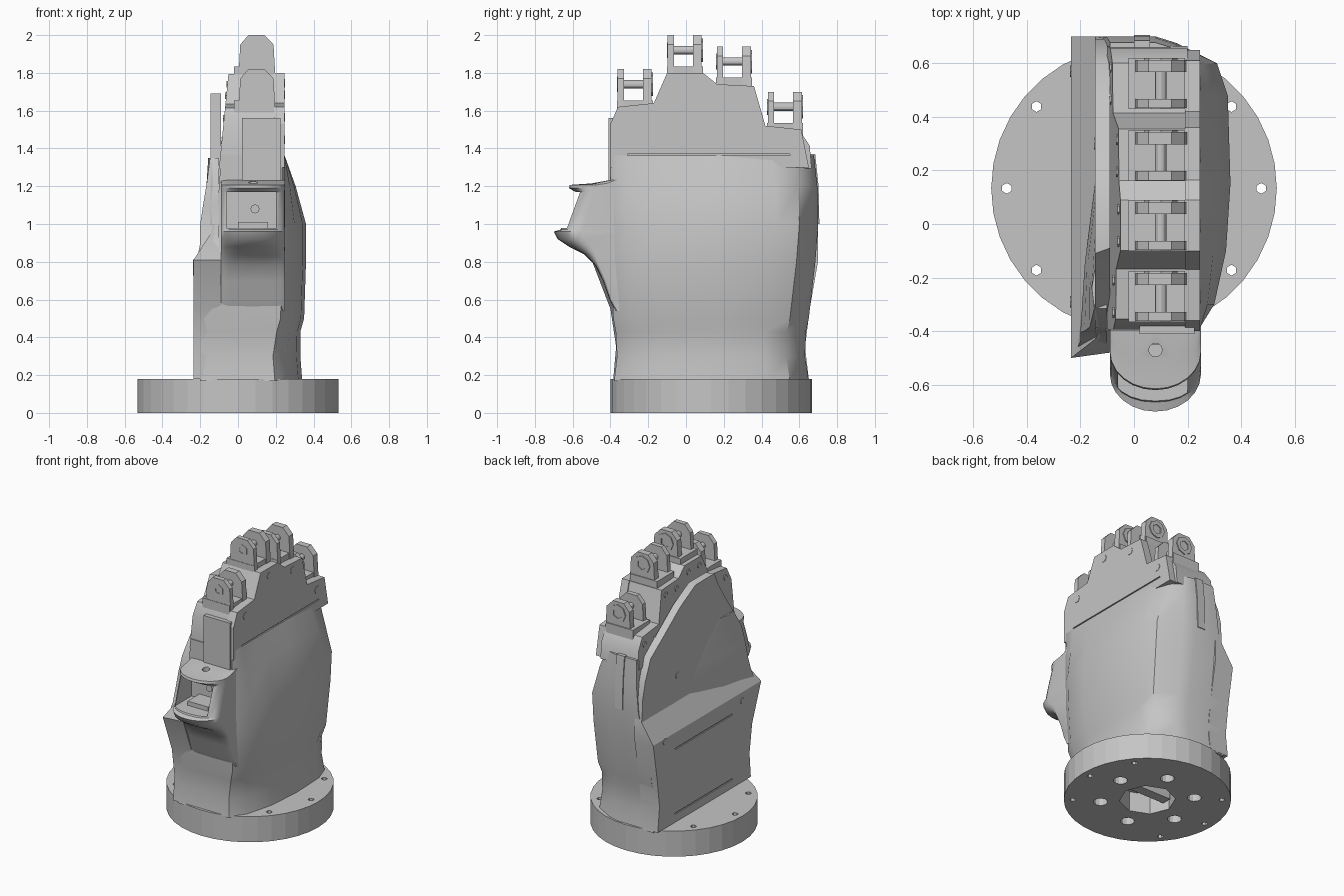
import bpy, bmesh, math
from mathutils import Matrix, Vector

cube = bpy.data.objects.get("Cube")
if cube:
    bpy.data.objects.remove(cube)

mat = bpy.data.materials.new("light_grey_plastic")
mat.use_nodes = True
GREY = (0.56, 0.56, 0.56, 1)
mat.diffuse_color = GREY
mat.node_tree.nodes["Principled BSDF"].inputs["Base Color"].default_value = GREY


def shade(ob, angle):
    bpy.ops.object.select_all(action='DESELECT')
    ob.select_set(True)
    bpy.context.view_layer.objects.active = ob
    bpy.ops.object.shade_smooth_by_angle(angle=math.radians(angle))


def finish(name, bm, angle=30):
    bmesh.ops.recalc_face_normals(bm, faces=bm.faces)
    me = bpy.data.meshes.new(name)
    bm.to_mesh(me)
    bm.free()
    me.materials.append(mat)
    ob = bpy.data.objects.new(name, me)
    bpy.context.collection.objects.link(ob)
    shade(ob, angle)
    return ob


def loft(name, rings, angle=30):
    """Skin a stack of equal-length closed rings and cap both ends."""
    bm = bmesh.new()
    rows = [[bm.verts.new(p) for p in ring] for ring in rings]
    n = len(rows[0])
    for a, b in zip(rows, rows[1:]):
        for i in range(n):
            j = (i + 1) % n
            bm.faces.new((a[i], a[j], b[j], b[i]))
    bm.faces.new(rows[0])
    bm.faces.new(rows[-1])
    return finish(name, bm, angle)


def prism_x(name, outline, x0, x1):
    return loft(name, [[(x, y, z) for y, z in outline] for x in (x0, x1)])


def prism_y(name, outline, y0, y1):
    return loft(name, [[(x, y, z) for x, z in outline] for y in (y0, y1)])


def box(name, x0, x1, y0, y1, z0, z1):
    return prism_x(name, [(y0, z0), (y1, z0), (y1, z1), (y0, z1)], x0, x1)


def rod(name, centre, radius, length, axis='Z', sides=6):
    bm = bmesh.new()
    bmesh.ops.create_cone(bm, cap_ends=True, segments=sides, radius1=radius,
                          radius2=radius, depth=length)
    turn = {'X': Matrix.Rotation(math.pi / 2, 4, 'Y'),
            'Y': Matrix.Rotation(math.pi / 2, 4, 'X'), 'Z': Matrix()}[axis]
    bm.transform(Matrix.Translation(Vector(centre)) @ turn)
    return finish(name, bm)


def cut(target, cutters, angle=20):
    for c in cutters:
        bpy.context.view_layer.objects.active = target
        m = target.modifiers.new("cut", 'BOOLEAN')
        m.operation, m.solver, m.object = 'DIFFERENCE', 'EXACT', c
        bpy.ops.object.modifier_apply(modifier=m.name)
        bpy.data.objects.remove(c)
    shade(target, angle)


# Round wrist flange with screw holes and a recess underneath
CY = 0.133
flange = rod("wrist_flange", (0, CY, 0.09), 0.533, 0.18, sides=36)
holes = []
for deg in (0, 40, 140, 180, 220, 320):
    a = math.radians(deg)
    holes.append(rod("cutter", (0.475 * math.cos(a), CY + 0.475 * math.sin(a), 0.1), 0.02, 0.4))
for k in range(6):
    a = math.radians(60 * k + 15)
    holes.append(rod("cutter", (0.3 * math.cos(a), CY + 0.3 * math.sin(a), 0), 0.045, 0.2, sides=12))
holes.append(rod("cutter", (0, CY, 0), 0.18, 0.28, sides=8))
cut(flange, holes)
flange.data.shade_flat()
box("recess_bar", -0.16, 0.16, CY - 0.035, CY + 0.035, 0.05, 0.16)

# Main hand shell: z, front y, back y, corner x, widest x, inner x
LEVELS = [(0.17, -0.38, 0.65, 0.21, 0.34, -0.2), (0.3, -0.365, 0.63, 0.2, 0.33, -0.2),
          (0.43, -0.372, 0.635, 0.22, 0.33, -0.2), (0.5, -0.385, 0.65, 0.24, 0.35, -0.19),
          (0.8, -0.395, 0.685, 0.25, 0.36, -0.18), (1.0, -0.4, 0.7, 0.25, 0.36, -0.12),
          (1.2, -0.4, 0.695, 0.25, 0.305, -0.1), (1.362, -0.4, 0.677, 0.246, 0.247, -0.09)]


def shell_ring(z, y0, y1, xf, xm, xb):
    bulge = xm - xf
    pts = [(xb, y0), (xf - 0.015, y0), (xf, y0 + 0.02), (xf + 0.45 * bulge, y0 + 0.1),
           (xf + 0.85 * bulge, y0 + 0.3), (xm, y0 + 0.55), (xm - 0.01, y1 - 0.22),
           (xm - 0.05, y1 - 0.1), (0.16, y1 - 0.025), (0.08, y1), (xb, y1)]
    return [(x, y, z) for x, y in pts]


loft("hand_shell", [shell_ring(*lv) for lv in LEVELS], 40)

# Stepped knuckle block, leaning inward, and its outer cover
STEPS = [(-0.4, 1.3), (-0.4, 1.53), (-0.36, 1.62), (-0.17, 1.64), (-0.1, 1.8), (0.09, 1.8),
         (0.165, 1.74), (0.36, 1.73), (0.42, 1.52), (0.61, 1.5), (0.665, 1.42), (0.675, 1.3)]


def inner_x(z):
    return -0.1 + 0.1 * (z - 1.3)


block = [(y * 0.985, z - 0.005) for y, z in STEPS]
loft("knuckle_block", [[(inner_x(z), y, z) for y, z in block], [(0.2, y, z) for y, z in block]])
cover = prism_x("knuckle_cover", [(min(y, 0.61 + (1.5 - z) * 0.2), z) for y, z in STEPS], 0.19, 0.246)
cut(cover, [box("cutter", 0.238, 0.3, -0.31, 0.55, 1.363, 1.371)])


# Lower palm panel with grooves and a sloping shoulder
def plate_ring(z, y0, y1, xo, xi=-0.09):
    return [(xo, y0, z), (xi, y0 + 0.02, z), (xi, y1, z), (xo, y1, z)]


panel = loft("palm_panel", [plate_ring(*r) for r in (
    (0.18, -0.385, 0.65, -0.235), (0.35, -0.37, 0.63, -0.235), (0.55, -0.4, 0.655, -0.235),
    (0.81, -0.5, 0.7, -0.235), (0.95, -0.43, 0.7, -0.145), (1.0, -0.41, 0.69, -0.135))])
cut(panel, [box("cutter", -0.3, -0.228, -0.18, 0.46, z, z + 0.01) for z in (0.235, 0.69)])

# Upper palm plate narrowing to a peak
loft("palm_plate", [plate_ring(*r) for r in (
    (0.85, -0.42, 0.7, -0.145), (1.1, -0.4, 0.69, -0.145),
    (1.22, -0.39, 0.66, -0.145), (1.36, -0.31, 0.6, -0.145), (1.46, -0.24, 0.46, -0.145),
    (1.6, -0.15, 0.27, -0.145), (1.69, -0.11, 0.1, -0.145))], 40)


# Swelling at the thumb side of the palm
def bulge_ring(z, y0, y1, xo):
    ym = y0 + 0.45 * (y1 - y0)
    return [(xo, y0, z), (-0.1, y0, z), (-0.1, y1, z), (-0.143, y1, z), ((xo - 0.143) / 2 - 0.012, ym, z)]


loft("palm_bulge", [bulge_ring(*r) for r in (
    (0.82, -0.47, 0.2, -0.215), (0.9, -0.44, 0.19, -0.2), (1.0, -0.405, 0.17, -0.2),
    (1.1, -0.4, 0.11, -0.185), (1.22, -0.385, 0, -0.165), (1.35, -0.315, -0.15, -0.148))], 45)
for y, z, x in ((-0.29, 0.75, -0.235), (0.57, 0.79, -0.235), (0.3, 1.13, -0.145)):
    rod("palm_screw", (x, y, z), 0.022, 0.008, 'X', 8)

# Side cover strips at the front and back edges
box("front_strip", 0.02, 0.225, -0.41, -0.38, 1.22, 1.56)
prism_x("back_strip", [(0.6, 1.0), (0.706, 1.0), (0.702, 1.2), (0.684, 1.37), (0.6, 1.37)], 0.0, 0.06)

# Finger mounts: forked lugs, pin, collar and bolts
for name, yc, zb in (("index", -0.27, 1.62), ("middle", -0.005, 1.8),
                     ("ring", 0.255, 1.74), ("little", 0.525, 1.5)):
    lug = [(0.0, zb - 0.06), (0.012, zb + 0.15), (0.055, zb + 0.2), (0.14, zb + 0.2),
           (0.188, zb + 0.15), (0.2, zb - 0.06)]
    zp = zb + 0.12
    for side, a, b in (("front", -0.092, -0.058), ("rear", 0.042, 0.088)):
        prism_y(name + "_lug_" + side, lug, yc + a, yc + b)
    box(name + "_foot", -0.02, 0.19, yc - 0.095, yc + 0.095, zb - 0.06, zb + 0.035)
    rod(name + "_pin", (0.1, yc, zp), 0.022, 0.14, 'Y', 12)
    collar = rod(name + "_collar", (0.1, yc + 0.085, zp), 0.062, 0.02, 'Y', 8)
    cut(collar, [rod("cutter", (0.1, yc + 0.1, zp), 0.035, 0.03, 'Y')])
    bolt = rod(name + "_bolt", (0.1, yc - 0.088, zp), 0.042, 0.014, 'Y')
    cut(bolt, [rod("cutter", (0.1, yc - 0.1, zp), 0.02, 0.03, 'Y', 12)])
    rod(name + "_cover_screw", (0.244, yc, zb - 0.055), 0.026, 0.01, 'X')
    for dy in (-0.06, 0.06):
        rod(name + "_block_screw", (inner_x(zb - 0.06), yc + dy, zb - 0.06), 0.02, 0.012, 'X')


# Thumb socket: square at the root, rounded lips above and below
def thumb_ring(z, yf, corner):
    depth = min(corner, -0.36 - yf)
    arc = [(0.08 - 0.17 * math.copysign(abs(math.cos(t)) ** (0.3 + 5 * corner), math.cos(t)),
            yf + depth * (1 - math.sin(t))) for t in [math.pi * k / 12 for k in range(13)]]
    return [(x, y, z) for x, y in [(-0.09, -0.3)] + arc + [(0.25, -0.3)]]


thumb = loft("thumb_socket", [thumb_ring(*r) for r in (
    (0.54, -0.375, 0.01), (0.6, -0.405, 0.01), (0.7, -0.44, 0.015), (0.78, -0.48, 0.02),
    (0.84, -0.54, 0.06), (0.88, -0.62, 0.12), (0.92, -0.68, 0.14), (0.96, -0.7, 0.14),
    (0.97, -0.665, 0.12), (1.06, -0.625, 0.1), (1.17, -0.585, 0.1), (1.19, -0.62, 0.14),
    (1.207, -0.615, 0.14), (1.215, -0.5, 0.08), (1.235, -0.39, 0.02))], 35)
cut(thumb, [box("cutter", -0.06, 0.2, -0.8, -0.43, 0.98, 1.17),
            rod("cutter", (0.08, -0.47, 1.2), 0.025, 0.16, sides=12)], 35)
box("thumb_bracket", 0.0, 0.16, -0.56, -0.42, 0.97, 1.01)
rod("thumb_pivot", (0.09, -0.435, 1.08), 0.024, 0.03, 'Y', 8)
